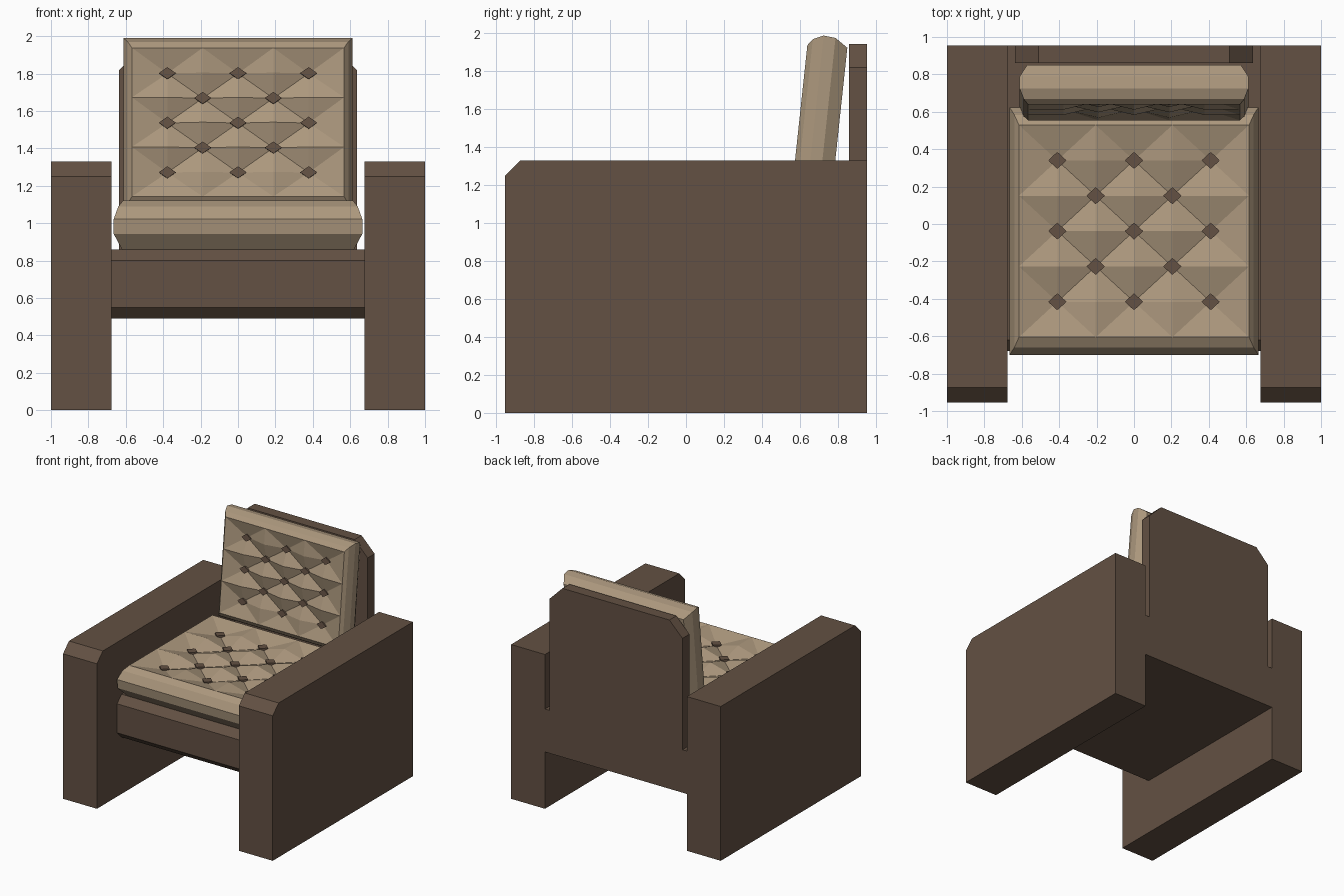
import bpy, bmesh, math
from mathutils import Matrix

if "Cube" in bpy.data.objects:
    bpy.data.objects.remove(bpy.data.objects["Cube"])


def material(name, rgb):
    m = bpy.data.materials.new(name)
    m.diffuse_color = (*rgb, 1)
    m.use_nodes = True
    m.node_tree.nodes["Principled BSDF"].inputs["Base Color"].default_value = m.diffuse_color
    return m


BROWN = material("brown_leather", (0.125, 0.082, 0.056))
TAN = material("tan_fabric", (0.41, 0.31, 0.205))


def finish(name, bm, mat, matrix=Matrix()):
    bmesh.ops.recalc_face_normals(bm, faces=bm.faces)
    mesh = bpy.data.meshes.new(name)
    bm.to_mesh(mesh)
    bm.free()
    mesh.materials.append(mat)
    obj = bpy.data.objects.new(name, mesh)
    obj.matrix_world = matrix
    bpy.context.collection.objects.link(obj)
    return obj


def extrude(name, points, offset):
    bm = bmesh.new()
    face = bm.faces.new([bm.verts.new(p) for p in points])
    moved = bmesh.ops.extrude_face_region(bm, geom=[face])["geom"]
    verts = [g for g in moved if isinstance(g, bmesh.types.BMVert)]
    bmesh.ops.translate(bm, vec=offset, verts=verts)
    return finish(name, bm, BROWN)


def tufted_cushion(name, dx, dy, thick, rim_x, rim_y, depth, matrix):
    """Top panel is a 6 x 6 grid at local z = 0, with a faceted rim below."""
    bm = bmesh.new()
    grid = {}
    buttons = []
    for i in range(-3, 4):
        for j in range(-3, 4):
            low = (i + j) % 2 == 0 and abs(i) < 3 and abs(j) < 3
            grid[i, j] = bm.verts.new((i * dx, j * dy, -depth if low else 0))
            if low:
                buttons.append((i * dx, j * dy))
    # Pleats run diagonally between the buttons
    for i in range(-3, 3):
        for j in range(-3, 3):
            a, b, c, d = grid[i, j], grid[i+1, j], grid[i+1, j+1], grid[i, j+1]
            tris = ((a, b, c), (a, c, d)) if (i + j) % 2 == 0 else ((a, b, d), (b, c, d))
            for t in tris:
                bm.faces.new(t)
    # Rounded rim: (outward x, outward y, depth) as fractions
    ring = ([grid[i, -3] for i in range(-3, 3)] + [grid[3, j] for j in range(-3, 3)]
            + [grid[i, 3] for i in range(3, -3, -1)] + [grid[-3, j] for j in range(3, -3, -1)])
    base = [v.co.copy() for v in ring]
    for fx, fy, fz in ((0.5, 0.58, 0.12), (1, 1, 0.38), (1, 0.9, 0.68), (0.1, 0.15, 1)):
        sx, sy = 1 + rim_x * fx / (3 * dx), 1 + rim_y * fy / (3 * dy)
        new = [bm.verts.new((p.x * sx, p.y * sy, -thick * fz)) for p in base]
        for k in range(len(ring)):
            n = (k + 1) % len(ring)
            bm.faces.new((ring[k], ring[n], new[n], new[k]))
        ring = new
    bm.faces.new(ring)
    finish(name, bm, TAN, matrix)

    # Diamond buttons
    bm = bmesh.new()
    for x, y in buttons:
        m = Matrix.Translation((x, y, -depth + 0.005)) @ Matrix.Diagonal((dx * 0.24, dy * 0.24, 1, 1))
        bmesh.ops.create_cone(bm, cap_ends=True, segments=4, radius1=1, radius2=1,
                              depth=0.03, matrix=m)
    finish(name + "_buttons", bm, BROWN, matrix)


# Slab arms with chamfered front corner
ARM = ((-0.955, 0), (0.955, 0), (0.955, 1.33), (-0.875, 1.33), (-0.955, 1.25))
for side, x in (("left", -1.0), ("right", 0.677)):
    extrude(side + "_arm", [(x, y, z) for y, z in ARM], (0.323, 0, 0))

# Seat frame with chamfered front edges
FRAME = ((-0.68, 0.55), (-0.62, 0.49), (0.955, 0.49), (0.955, 0.86), (-0.62, 0.86), (-0.68, 0.80))
extrude("seat_frame", [(-0.677, y, z) for y, z in FRAME], (1.354, 0, 0))

# Back panel with clipped top corners
BACK = ((-0.635, 0.86), (0.635, 0.86), (0.635, 1.82), (0.51, 1.945), (-0.51, 1.945), (-0.635, 1.82))
extrude("back_panel", [(x, 0.86, z) for x, z in BACK], (0, 0.095, 0))

# Cushions
tufted_cushion("seat_cushion", 0.205, 0.189, 0.26, 0.05, 0.095, 0.055,
               Matrix.Translation((0, -0.038, 1.12)))
tufted_cushion("back_cushion", 0.189, 0.1333, 0.211, 0.045, 0.06, 0.045,
               Matrix.Translation((0, 0.597, 1.54)) @ Matrix.Rotation(math.radians(83.9), 4, 'X'))
